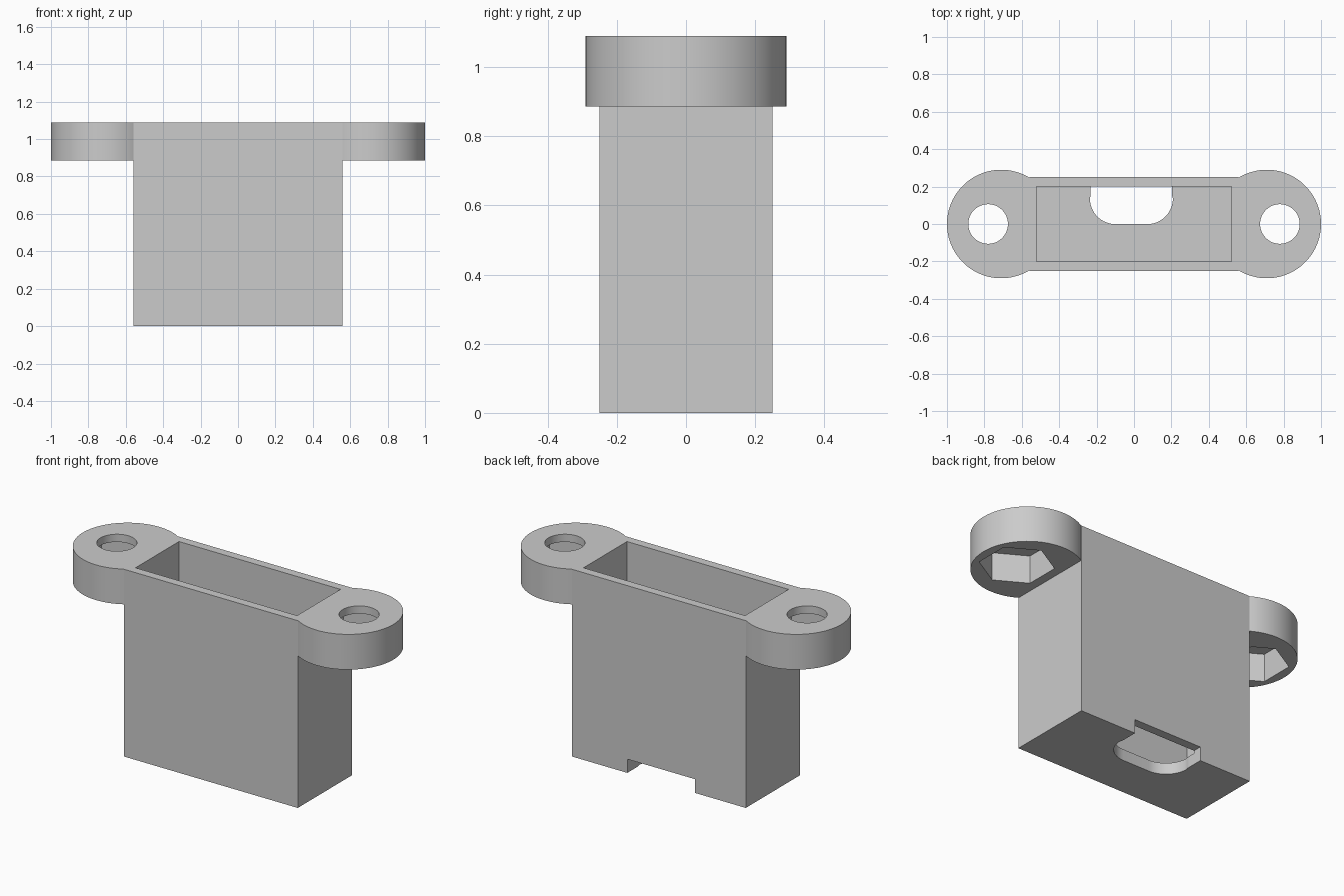
import bpy, bmesh, math
from mathutils import Matrix

if "Cube" in bpy.data.objects:
    bpy.data.objects.remove(bpy.data.objects["Cube"], do_unlink=True)

TOP = 1.09          # overall height
EAR_Z = 0.885       # underside of the mounting ears
FLOOR = 0.065       # floor thickness
HOLE_X = 0.78       # screw position

grey = bpy.data.materials.new("light_grey_plastic")
grey.use_nodes = True
colour = (0.6, 0.6, 0.6, 1)
grey.diffuse_color = colour
grey.node_tree.nodes["Principled BSDF"].inputs["Base Color"].default_value = colour


def finish(name, bm):
    mesh = bpy.data.meshes.new(name)
    bmesh.ops.recalc_face_normals(bm, faces=bm.faces)
    bm.to_mesh(mesh)
    bm.free()
    obj = bpy.data.objects.new(name, mesh)
    bpy.context.collection.objects.link(obj)
    mesh.materials.append(grey)
    return obj


def prism(name, points, z0, z1):
    """Extrude a flat outline from z0 up to z1."""
    bm = bmesh.new()
    face = bm.faces.new([bm.verts.new((x, y, z0)) for x, y in points])
    result = bmesh.ops.extrude_face_region(bm, geom=[face])
    top = [v for v in result["geom"] if isinstance(v, bmesh.types.BMVert)]
    bmesh.ops.translate(bm, verts=top, vec=(0, 0, z1 - z0))
    return finish(name, bm)


def box(name, x0, x1, y0, y1, z0, z1):
    return prism(name, [(x0, y0), (x1, y0), (x1, y1), (x0, y1)], z0, z1)


def arc(cx, cy, r, start, end, n):
    step = math.radians(end - start) / n
    a = math.radians(start)
    return [(cx + r * math.cos(a + i * step), cy + r * math.sin(a + i * step))
            for i in range(n + 1)]


def ring(cx, r, n, start=0):
    return arc(cx, 0, r, start, start + 360, n)[:-1]


def combine(target, tool, operation):
    mod = target.modifiers.new(operation.lower(), "BOOLEAN")
    mod.operation = operation
    mod.solver = "EXACT"
    mod.object = tool
    bpy.context.view_layer.objects.active = target
    bpy.ops.object.modifier_apply(modifier=mod.name)
    bpy.data.objects.remove(tool, do_unlink=True)


# Main housing with a round mounting ear at each end
housing = box("housing", -0.56, 0.56, -0.25, 0.25, 0, TOP)
for side in (-1, 1):
    ear = prism("mounting_ear", ring(side * 0.71, 0.29, 96), EAR_Z, TOP)
    combine(housing, ear, "UNION")

# Deep rectangular pocket, open at the top
combine(housing, box("pocket_cutter", -0.52, 0.52, -0.2, 0.2, FLOOR, TOP + 0.1),
        "DIFFERENCE")

# Screw holes from above and hexagonal nut pockets from below
for side in (-1, 1):
    hole = prism("hole_cutter", ring(side * HOLE_X, 0.106, 48), EAR_Z - 0.1, TOP + 0.1)
    combine(housing, hole, "DIFFERENCE")
    nut = prism("nut_cutter", ring(side * HOLE_X, 0.195, 6, 30), EAR_Z - 0.1, EAR_Z + 0.16)
    combine(housing, nut, "DIFFERENCE")

# Rounded cable slot in the floor, and its exit notch in the back wall
slot = (arc(-0.098, 0.137, 0.138, 180, 270, 16)
        + arc(0.07, 0.137, 0.138, 270, 360, 16)
        + [(0.203, 0.15), (0.203, 0.22), (-0.232, 0.22), (-0.232, 0.15)])
combine(housing, prism("slot_cutter", slot, -0.1, 0.08), "DIFFERENCE")
combine(housing, box("notch_cutter", -0.232, 0.203, 0.16, 0.4, -0.1, 0.08), "DIFFERENCE")

# Smooth round walls, crisp edges
bpy.ops.object.select_all(action="DESELECT")
housing.select_set(True)
bpy.context.view_layer.objects.active = housing
bpy.ops.object.shade_smooth_by_angle(angle=math.radians(25))
